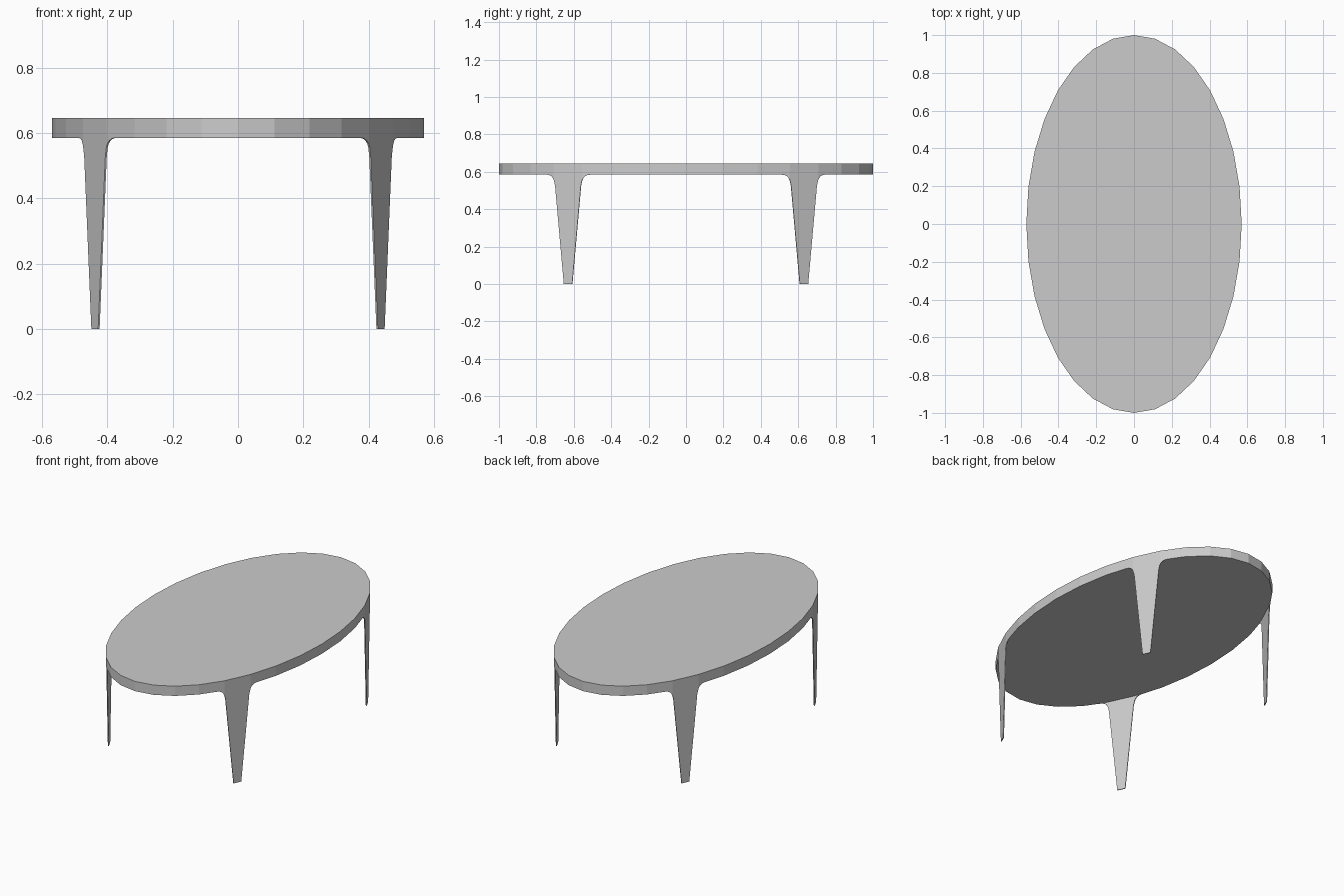
import bpy
import bmesh
from math import cos, sin, tau
from mathutils import Vector

if "Cube" in bpy.data.objects:
    bpy.data.objects.remove(bpy.data.objects["Cube"])

SIDES, RX, RY = 32, 0.57, 1.0
Z_UNDER, Z_TOP = 0.585, 0.645


def rim(k):
    a = tau * k / SIDES
    return Vector((RX * cos(a), RY * sin(a), 0))


def add_object(name, mesh):
    obj = bpy.data.objects.new(name, mesh)
    bpy.context.collection.objects.link(obj)
    return obj


# Oval tabletop with a flat faceted rim
bm = bmesh.new()
base = bm.faces.new([bm.verts.new(rim(k) + Vector((0, 0, Z_UNDER))) for k in range(SIDES)])
top = bmesh.ops.extrude_face_region(bm, geom=[base], use_keep_orig=True)
bmesh.ops.translate(bm, vec=(0, 0, Z_TOP - Z_UNDER),
                    verts=[v for v in top["geom"] if isinstance(v, bmesh.types.BMVert)])
bmesh.ops.recalc_face_normals(bm, faces=bm.faces[:])
mesh = bpy.data.meshes.new("tabletop")
bm.to_mesh(mesh)
bm.free()
add_object("tabletop", mesh)

# Half profile of the leg blade (distance from centreline, height);
# the flare past the facet corner bends onto the neighbouring facet
blade = [(0.0245, 0), (0.076, 0.525), (0.0805, 0.545)]
flare = [(0, 0.556), (0.006, 0.567), (0.015, 0.576), (0.028, 0.582),
         (0.043, 0.5845), (0.064, Z_UNDER)]


def leg(name, k):
    verts, sides = [], []
    mid = (rim(k) + rim(k + 1)) / 2
    for corner, beyond in ((rim(k), rim(k - 1)), (rim(k + 1), rim(k + 2))):
        start = len(verts)
        along, out = (corner - mid).normalized(), (beyond - corner).normalized()
        verts += [mid + along * s + Vector((0, 0, z)) for s, z in blade]
        verts += [corner + out * s + Vector((0, 0, z)) for s, z in flare]
        verts.append(corner + Vector((0, 0, Z_UNDER)))
        sides.append(list(range(start, len(verts))))
    left, right = sides
    n = len(blade) + 1
    faces = [right[:n] + [right[-1], left[-1]] + left[:n][::-1],
             right[n - 1:],
             left[n - 1:][::-1]]
    mesh = bpy.data.meshes.new(name)
    mesh.from_pydata(verts, [], faces)
    obj = add_object(name, mesh)
    # Thin plate, thickened inward so it stays flush with the rim
    mod = obj.modifiers.new("thickness", "SOLIDIFY")
    mod.thickness = 0.005
    mod.offset = -1


for name, k in (("back_right_leg", 3), ("back_left_leg", 12),
                ("front_left_leg", 19), ("front_right_leg", 28)):
    leg(name, k)
